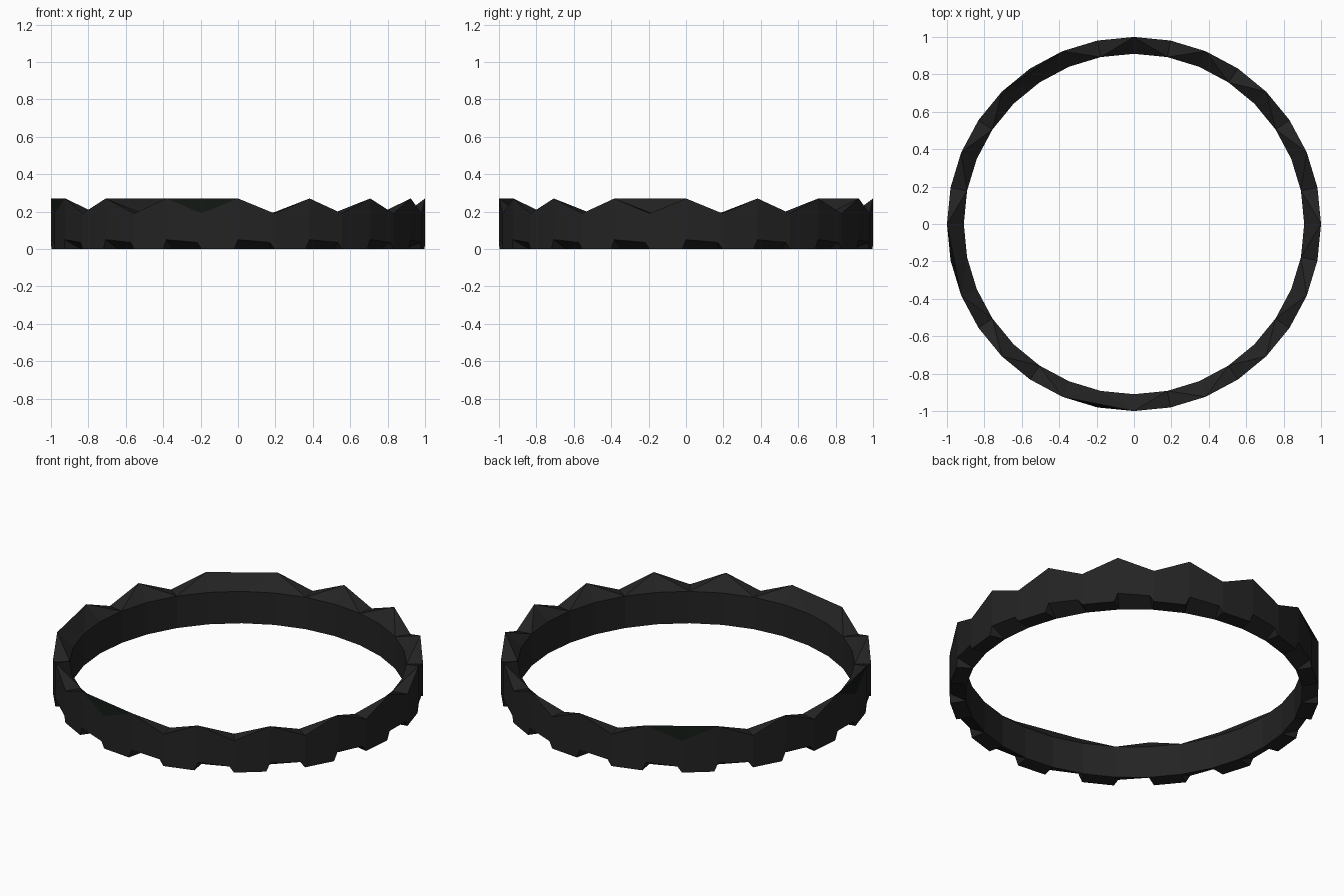
import bpy, bmesh, math
from mathutils import Vector

if "Cube" in bpy.data.objects:
    bpy.data.objects.remove(bpy.data.objects["Cube"], do_unlink=True)


def material(name, colour):
    m = bpy.data.materials.new(name)
    m.use_nodes = True
    m.diffuse_color = (*colour, 1)
    m.node_tree.nodes["Principled BSDF"].inputs["Base Color"].default_value = (*colour, 1)
    return m


CELLS = 16
CELL = 360 / CELLS
HALF = CELL / 2
OUTER, INNER = 1.0, 0.91
PEAK, DIP = 0.27, 0.19
COVERED = (5, 8, 11)          # cells whose dip is bridged straight across


def corner(i, r):
    t = math.radians(i * HALF)
    return Vector((r * math.cos(t), r * math.sin(t), 0))


def point(r, deg, z):
    """Point on the faceted ring of radius r, at any angle."""
    i = math.floor(deg / HALF + 1e-6)
    p = corner(i, r).lerp(corner(i + 1, r), deg / HALF - i)
    return p + Vector((0, 0, z))


bm = bmesh.new()


def face(*pts, mat=0):
    f = bm.faces.new([bm.verts.new(p) for p in pts])
    f.material_index = mat


for k in range(CELLS):
    a = k * CELL
    b, c = a + HALF, a + CELL
    # Key points: crown edge, inner edges, notched lower edge
    p0, d, p2 = point(OUTER, a, PEAK), point(OUTER, b, DIP), point(OUTER, c, PEAK)
    i0, i1, i2 = (point(INNER, t, DIP) for t in (a, b, c))
    j0, j1, j2 = (point(INNER, t, 0) for t in (a, b, c))
    n0, n1 = point(OUTER, a, 0.05), point(OUTER, b - 1.4, 0.035)
    t0, t1 = point(OUTER, b, 0), point(OUTER, c - 1.2, 0)
    n2 = point(OUTER, c, 0.05)
    # Outer wall
    face(n0, n1, t0, d, p0)
    face(t0, t1, n2, p2, d)
    # Inner wall
    face(j0, i0, i1, j1)
    face(j1, i1, i2, j2)
    # Underside: sloped notch, then flat tooth
    face(j0, j1, n1, n0)
    face(j1, t0, n1)
    face(j1, j2, t1, t0)
    face(j2, n2, t1)
    # Sloping crown
    face(p0, i1, i0)
    face(p2, i2, i1)
    if k in COVERED:
        face(p0, p2, i1)
        face(p0, d, p2, mat=1)
    else:
        face(p0, d, i1)
        face(d, p2, i1)

bmesh.ops.remove_doubles(bm, verts=bm.verts, dist=1e-4)
bmesh.ops.recalc_face_normals(bm, faces=bm.faces)

mesh = bpy.data.meshes.new("jagged_ring")
bm.to_mesh(mesh)
bm.free()
mesh.materials.append(material("charcoal", (0.017, 0.017, 0.017)))
mesh.materials.append(material("dark_recess", (0.005, 0.008, 0.006)))
ring = bpy.data.objects.new("jagged_ring", mesh)
bpy.context.collection.objects.link(ring)
